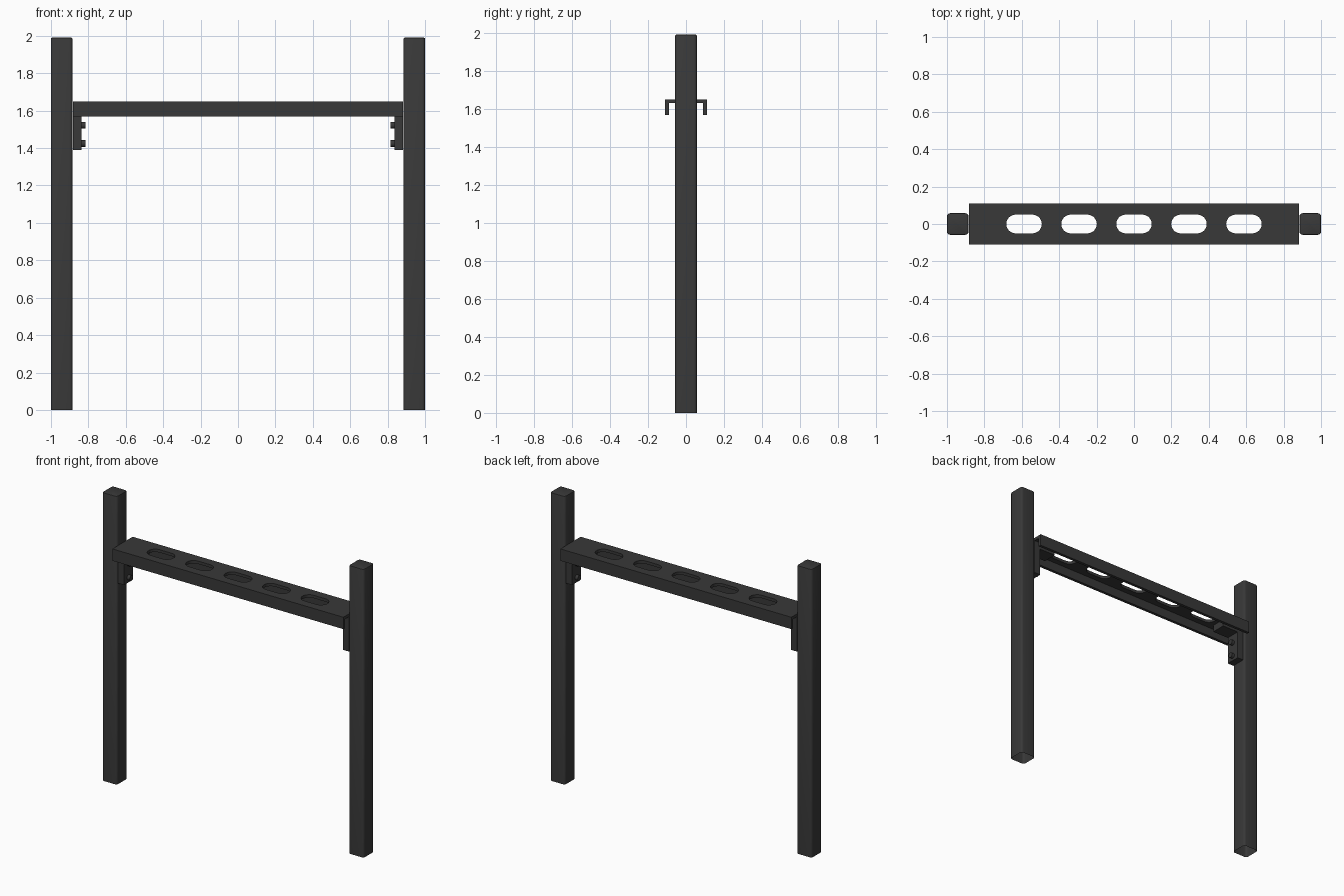
import bpy, bmesh, math
from mathutils import Matrix

if "Cube" in bpy.data.objects:
    bpy.data.objects.remove(bpy.data.objects["Cube"])

paint = bpy.data.materials.new("dark_metal")
paint.diffuse_color = (0.04, 0.04, 0.04, 1)
paint.use_nodes = True
paint.node_tree.nodes["Principled BSDF"].inputs["Base Color"].default_value = paint.diffuse_color


def finish(name, bm, smooth=False):
    bmesh.ops.recalc_face_normals(bm, faces=bm.faces)
    me = bpy.data.meshes.new(name)
    bm.to_mesh(me)
    bm.free()
    me.materials.append(paint)
    ob = bpy.data.objects.new(name, me)
    bpy.context.collection.objects.link(ob)
    if smooth:
        bpy.ops.object.select_all(action='DESELECT')
        ob.select_set(True)
        bpy.context.view_layer.objects.active = ob
        bpy.ops.object.shade_smooth_by_angle(angle=math.radians(35))
    return ob


def prism(bm, pts, vec):
    """Extrude a closed profile along a vector."""
    face = bm.faces.new([bm.verts.new(p) for p in pts])
    ext = bmesh.ops.extrude_face_region(bm, geom=[face])['geom']
    bmesh.ops.translate(bm, vec=vec, verts=[v for v in ext if isinstance(v, bmesh.types.BMVert)])


def post(name, side):
    H, W = 1.99, 0.115
    bm = bmesh.new()
    bmesh.ops.create_cube(bm, size=1)
    bmesh.ops.scale(bm, vec=(W, W, H), verts=bm.verts)
    bmesh.ops.translate(bm, vec=(side * 0.9425, 0, H / 2), verts=bm.verts)
    upright = [e for e in bm.edges if abs(e.verts[0].co.z - e.verts[1].co.z) > 1]
    bmesh.ops.bevel(bm, geom=upright, offset=0.016, segments=4, profile=0.5, affect='EDGES')
    # closed, softened top and open tube bottom
    bmesh.ops.delete(bm, geom=[f for f in bm.faces if f.calc_center_median().z < 0.01],
                     context='FACES_ONLY')
    rim = [e for e in bm.edges if min(v.co.z for v in e.verts) > H - 0.001]
    bmesh.ops.bevel(bm, geom=rim, offset=0.006, segments=2, profile=0.5, affect='EDGES')
    finish(name, bm, True)


def bracket(name, side):
    # L-shaped support below the beam
    top, low, t = 1.629, 1.39, 0.047
    a, b, c = 0.883, 0.883 - t, 0.713
    prof = [(a, low), (b, low), (b, top - t), (c, top - t), (c, top), (a, top)]
    bm = bmesh.new()
    prism(bm, [(side * x, -0.05, z) for x, z in prof], (0, 0.1, 0))
    finish(name, bm)


def bolt(name, side, z):
    bm = bmesh.new()
    m = Matrix.Translation((side * 0.828, 0, z)) @ Matrix.Rotation(math.pi / 2, 4, 'Y')
    bmesh.ops.create_cone(bm, cap_ends=True, segments=20, radius1=0.018, radius2=0.018,
                          depth=0.026, matrix=m)
    finish(name, bm, True)


for label, side in (("left", -1), ("right", 1)):
    post(label + "_post", side)
    bracket(label + "_bracket", side)
    bolt(label + "_upper_bolt", side, 1.522)
    bolt(label + "_lower_bolt", side, 1.424)

# channel-section crossbeam, open underneath
L, y, t, z0, z1 = 0.882, 0.11, 0.02, 1.568, 1.65
section = [(-y, z0), (-y, z1), (y, z1), (y, z0), (y - t, z0), (y - t, z1 - t),
           (t - y, z1 - t), (t - y, z0)]
bm = bmesh.new()
prism(bm, [(-L, p, q) for p, q in section], (2 * L, 0, 0))
beam = finish("crossbeam", bm)

# row of rounded slots cut through the beam
bm = bmesh.new()
for i in range(-2, 3):
    pts = []
    for s in (1, -1):
        for k in range(17):
            ang = -math.pi / 2 + math.pi * k / 16 + (0 if s > 0 else math.pi)
            pts.append((i * 0.294 + s * 0.045 + 0.05 * math.cos(ang),
                        0.05 * math.sin(ang), 1.6))
    prism(bm, pts, (0, 0, 0.1))
cutter = finish("slot_cutter", bm)
cutter.hide_render = True
mod = beam.modifiers.new("slots", 'BOOLEAN')
mod.operation = 'DIFFERENCE'
mod.solver = 'EXACT'
mod.object = cutter
bpy.ops.object.select_all(action='DESELECT')
beam.select_set(True)
bpy.context.view_layer.objects.active = beam
bpy.ops.object.modifier_apply(modifier=mod.name)
bpy.data.objects.remove(cutter, do_unlink=True)
bpy.ops.object.shade_smooth_by_angle(angle=math.radians(30))
